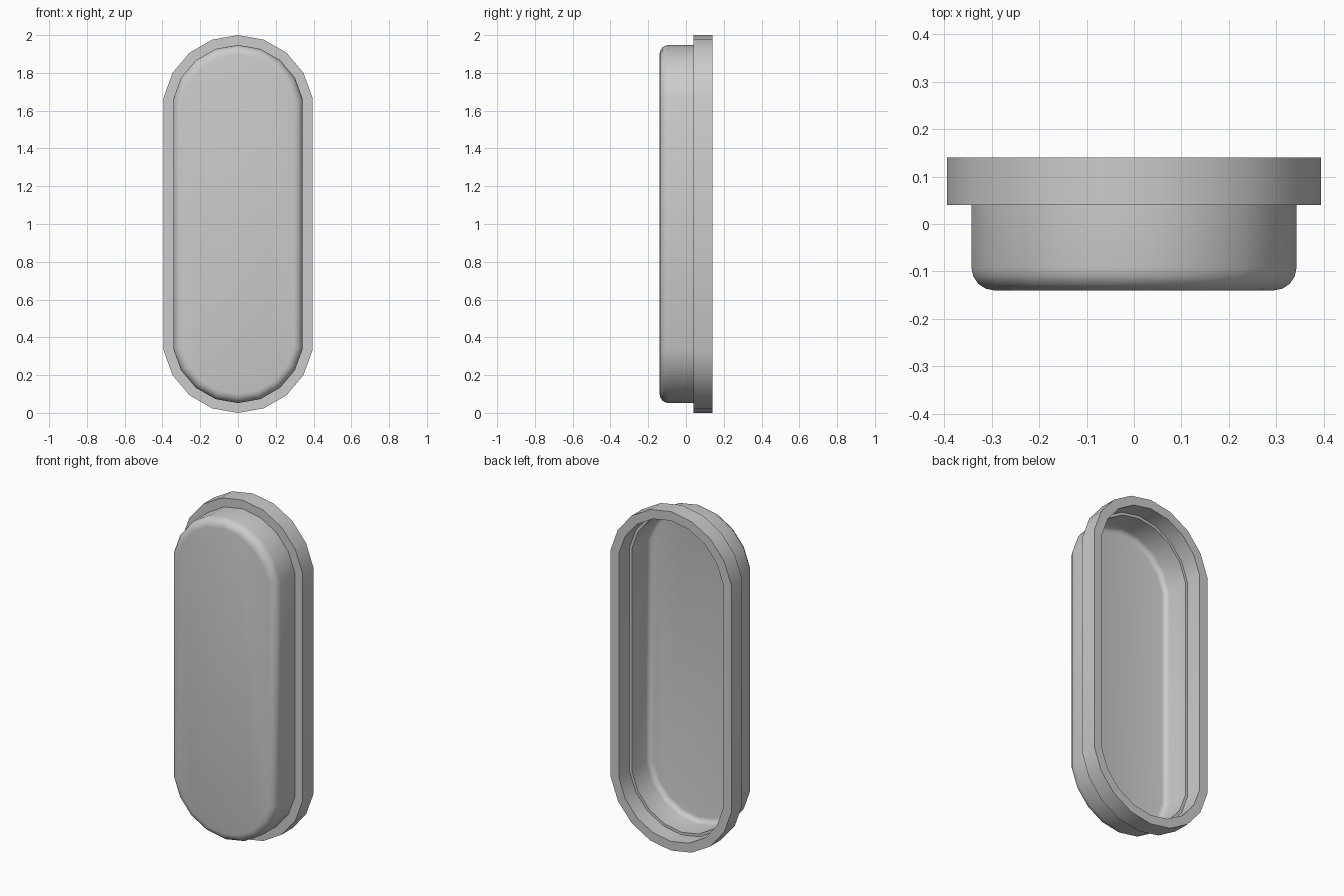
import bpy, bmesh, math

if "Cube" in bpy.data.objects:
    bpy.data.objects.remove(bpy.data.objects["Cube"])

SIDES = 18            # sides of the full circle split into the two round ends
Z_LOW, Z_HIGH = 0.4, 1.6


def outline(r):
    """Upright pill outline made of two half circles of radius r."""
    pts = []
    for start, zc in ((10, Z_HIGH), (190, Z_LOW)):
        for i in range(SIDES // 2):
            a = math.radians(start + i * 360 / SIDES)
            pts.append((r * math.cos(a), zc + r * math.sin(a)))
    return pts


def loft(name, profile, closed):
    """Sweep a (radius, y) profile around the pill; cap the ends if it is open."""
    bm = bmesh.new()
    rings = [[bm.verts.new((x, y, z)) for x, z in outline(r)] for r, y in profile]
    pairs = list(zip(rings, rings[1:]))
    if closed:
        pairs.append((rings[-1], rings[0]))
    for a, b in pairs:
        n = len(a)
        for i in range(n):
            j = (i + 1) % n
            bm.faces.new((a[i], a[j], b[j], b[i]))
    if not closed:
        bm.faces.new(rings[0])
        bm.faces.new(rings[-1])
    bmesh.ops.recalc_face_normals(bm, faces=bm.faces)
    mesh = bpy.data.meshes.new(name)
    bm.to_mesh(mesh)
    bm.free()
    ob = bpy.data.objects.new(name, mesh)
    bpy.context.collection.objects.link(ob)
    bpy.context.view_layer.objects.active = ob
    ob.select_set(True)
    bpy.ops.object.shade_smooth_by_angle(angle=math.radians(35))
    ob.select_set(False)
    return ob


def rounded(r, y, size, steps=4):
    """Quarter-round corner from the flat face at y out to the wall at r."""
    return [(r - size + size * math.sin(t), y + size - size * math.cos(t))
            for t in (math.pi / 2 * i / steps for i in range(steps + 1))]


# Hollow tray with a rounded front edge, open at the back
R, T = 0.348, 0.018
outer = rounded(R, -0.14, 0.048)
inner = rounded(R - T, -0.14 + T, 0.048 - T)
loft("tray", outer + [(R, 0.04), (R - T, 0.04)] + inner[::-1], closed=False)

# Raised rim around the back opening
loft("rim", [(0.4, 0.04), (0.4, 0.14), (0.346, 0.14), (0.346, 0.04)], closed=True)
